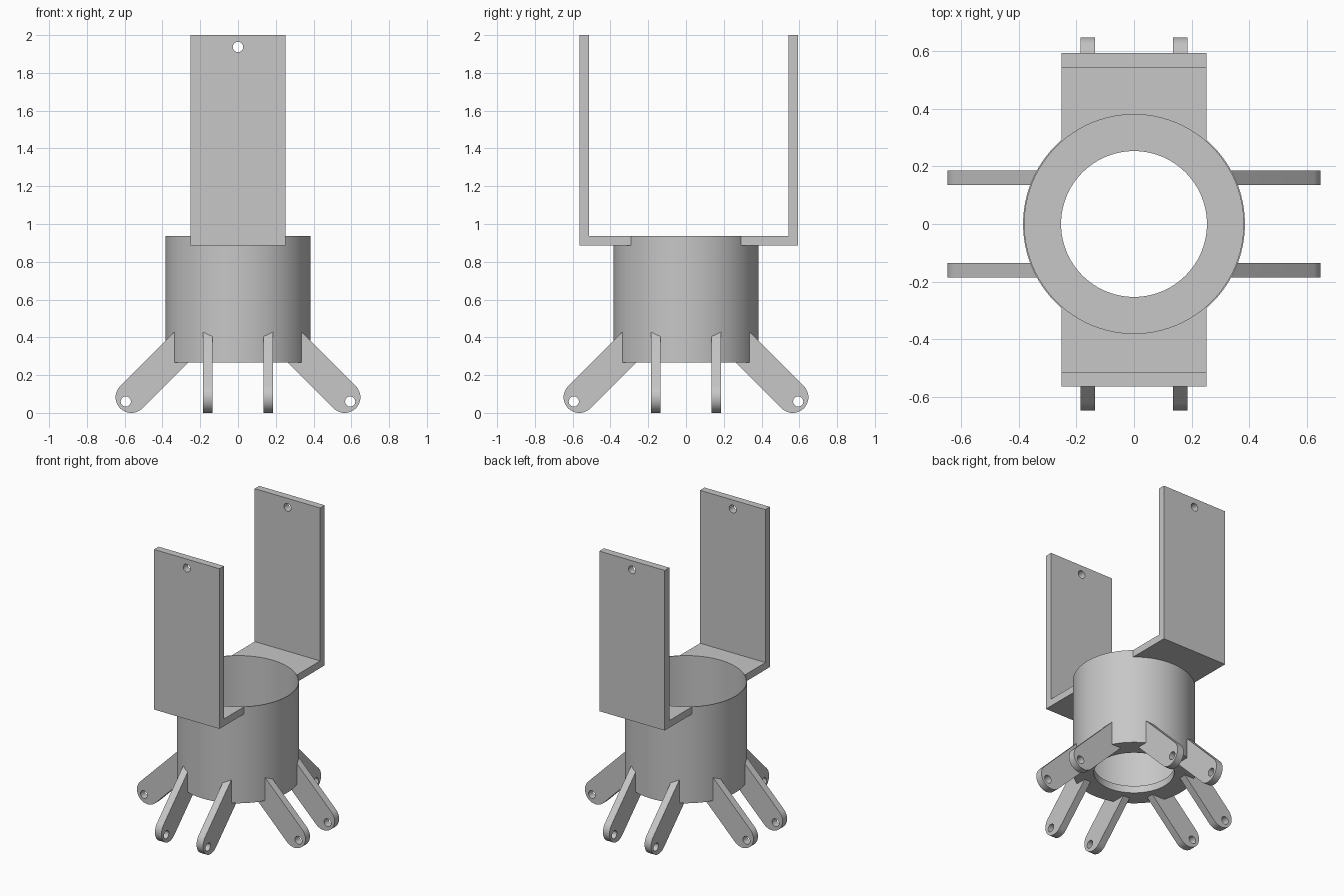
import bpy, bmesh
from math import sin, cos, pi, radians
from mathutils import Matrix, Vector

cube = bpy.data.objects.get("Cube")
if cube:
    bpy.data.objects.remove(cube, do_unlink=True)

grey = bpy.data.materials.new("plain grey")
grey.use_nodes = True
grey.diffuse_color = (0.57, 0.57, 0.57, 1)
grey.node_tree.nodes["Principled BSDF"].inputs["Base Color"].default_value = grey.diffuse_color

R_OUT, R_IN, R_HOLE = 0.385, 0.38, 0.253
R_JOIN = 0.3825               # attached parts end inside the tube wall
Z_BOTTOM, Z_TOP = 0.267, 0.937
FLOOR, THICK, PIN = 0.05, 0.05, 0.027


def add_object(name, bm):
    bmesh.ops.recalc_face_normals(bm, faces=bm.faces[:])
    mesh = bpy.data.meshes.new(name)
    bm.to_mesh(mesh)
    bm.free()
    mesh.materials.append(grey)
    obj = bpy.data.objects.new(name, mesh)
    bpy.context.collection.objects.link(obj)
    return obj


def prism(name, points, axis, centre, width):
    """Extrude a closed profile of (across, z) points along x or y."""
    bm = bmesh.new()
    low = centre - width / 2
    place = (lambda a, z: (low, a, z)) if axis == "x" else (lambda a, z: (a, low, z))
    face = bm.faces.new([bm.verts.new(place(a, z)) for a, z in points])
    new = bmesh.ops.extrude_face_region(bm, geom=[face])["geom"]
    shift = Vector((width, 0, 0)) if axis == "x" else Vector((0, width, 0))
    bmesh.ops.translate(bm, vec=shift, verts=[v for v in new if isinstance(v, bmesh.types.BMVert)])
    return add_object(name, bm)


def cylinder(name, radius, depth, matrix, sides):
    bm = bmesh.new()
    bmesh.ops.create_cone(bm, cap_ends=True, segments=sides, radius1=radius,
                          radius2=radius, depth=depth, matrix=matrix)
    obj = add_object(name, bm)
    obj.hide_render = True
    return obj


def cut(obj, cutters):
    """Subtract the cutters, bake the result and remove them."""
    for c in cutters:
        mod = obj.modifiers.new("cut", "BOOLEAN")
        mod.operation, mod.solver, mod.object = "DIFFERENCE", "EXACT", c
    graph = bpy.context.evaluated_depsgraph_get()
    mesh = bpy.data.meshes.new_from_object(obj.evaluated_get(graph))
    obj.modifiers.clear()
    obj.data = mesh
    for c in cutters:
        bpy.data.objects.remove(c, do_unlink=True)


def smooth(obj):
    bpy.ops.object.select_all(action="DESELECT")
    obj.select_set(True)
    bpy.context.view_layer.objects.active = obj
    bpy.ops.object.shade_smooth_by_angle(angle=radians(30))


def bore(low):
    """Cutter for the space inside the tube, from a given height up."""
    return cylinder("bore_cutter", R_JOIN, 1.5, Matrix.Translation((0, 0, low + 0.75)), 96)


def pin(x, y, z):
    """Cutter for a pin hole running along y."""
    return cylinder("pin_cutter", PIN, 0.3,
                    Matrix.Translation((x, y, z)) @ Matrix.Rotation(pi / 2, 4, "X"), 32)


# Thin cup with an open floor ring
bm = bmesh.new()
section = [(R_HOLE, Z_BOTTOM), (R_OUT, Z_BOTTOM), (R_OUT, Z_TOP), (R_IN, Z_TOP),
           (R_IN, Z_BOTTOM + FLOOR), (R_HOLE, Z_BOTTOM + FLOOR)]
verts = [bm.verts.new((r, 0, z)) for r, z in section]
edges = [bm.edges.new((v, verts[i - 1])) for i, v in enumerate(verts)]
bmesh.ops.spin(bm, geom=verts + edges, axis=(0, 0, 1), cent=(0, 0, 0),
               angle=2 * pi, steps=96, use_merge=True)
bmesh.ops.remove_doubles(bm, verts=bm.verts[:], dist=1e-5)
smooth(add_object("cup", bm))

# Tall L brackets at the front and back, each with a pin hole near the top
for name, side, reach in (("front_bracket", -1, 0.563), ("back_bracket", 1, 0.593)):
    inner = reach - THICK
    profile = [(0.2, Z_TOP - THICK), (reach, Z_TOP - THICK), (reach, 2),
               (inner, 2), (inner, Z_TOP), (0.2, Z_TOP)]
    bracket = prism(name, [(side * a, z) for a, z in profile], "x", 0, 0.503)
    cut(bracket, [bore(0.5), pin(0, side * reach, 1.937)])
    smooth(bracket)

# Eight sloping legs with round ends, two on each side of the cup
END, RADIUS = (0.565, 0.083), 0.083
arc = [(END[0] + RADIUS * cos(t), END[1] + RADIUS * sin(t))
       for t in (radians(45 - 180 * i / 24) for i in range(25))]
top_sum, low_sum = sum(arc[0]), sum(arc[-1])
start = Z_BOTTOM + 0.023
leg_profile = [(low_sum - start, start), (0.3, start), (0.3, top_sum - 0.3)] + arc
for turn, side in enumerate(("left", "back", "right", "front")):
    for n, offset in enumerate((-0.16, 0.16), 1):
        leg = prism(f"{side}_leg_{n}", leg_profile, "y", offset, THICK)
        cut(leg, [bore(start - 0.002), pin(0.594, offset, 0.06)])
        leg.data.transform(Matrix.Rotation(turn * pi / 2, 4, "Z"))
        smooth(leg)
